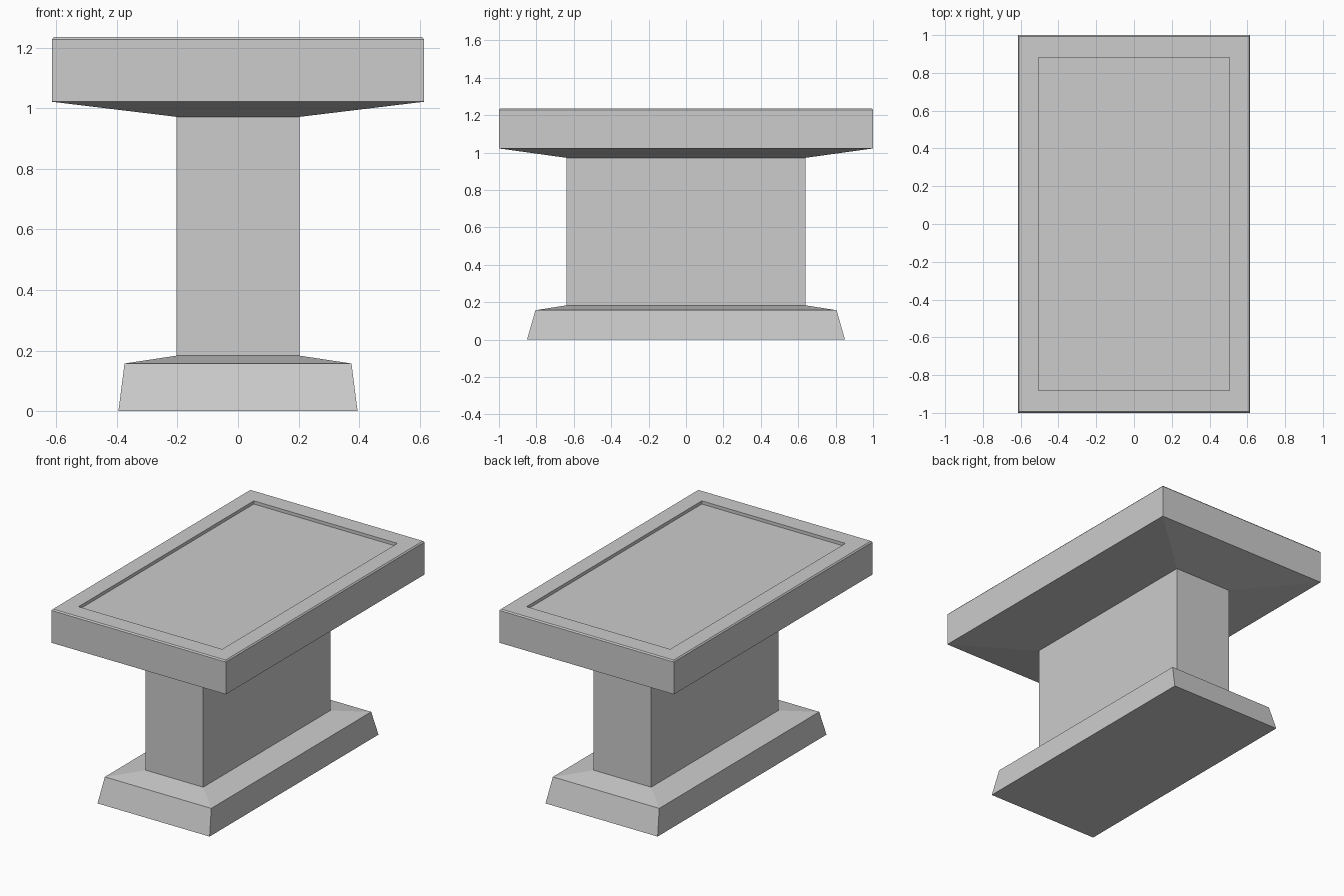
import bpy
import bmesh

default = bpy.data.objects.get("Cube")
if default:
    bpy.data.objects.remove(default, do_unlink=True)

GREY = (0.604, 0.604, 0.604, 1.0)
stone = bpy.data.materials.new("grey_stone")
stone.use_nodes = True
stone.diffuse_color = GREY
shader = next(n for n in stone.node_tree.nodes if n.type == "BSDF_PRINCIPLED")
shader.inputs["Base Color"].default_value = GREY


def loft(name, rings, cap_bottom=False, cap_top=False):
    """Join rectangular rings (half width, half depth, height) from first to last."""
    bm = bmesh.new()
    loops = [[bm.verts.new((sx * x, sy * y, z))
              for sx, sy in ((-1, -1), (1, -1), (1, 1), (-1, 1))]
             for x, y, z in rings]
    for low, high in zip(loops, loops[1:]):
        for i in range(4):
            j = (i + 1) % 4
            bm.faces.new((low[i], low[j], high[j], high[i]))
    if cap_bottom:
        bm.faces.new(loops[0][::-1])
    if cap_top:
        bm.faces.new(loops[-1])
    mesh = bpy.data.meshes.new(name)
    bm.to_mesh(mesh)
    bm.free()
    mesh.materials.append(stone)
    obj = bpy.data.objects.new(name, mesh)
    bpy.context.collection.objects.link(obj)
    return obj


column_foot = (0.203, 0.64, 0.183)
column_head = (0.203, 0.64, 0.972)

# Tapered plinth with a shallow sloping shoulder
loft("base", [(0.395, 0.85, 0), (0.375, 0.805, 0.157), column_foot], cap_bottom=True)

# Straight rectangular pedestal
loft("column", [column_foot, column_head])

# Slab with sloping underside, chamfered rim and sunken top panel
loft("tabletop", [
    column_head,
    (0.615, 1.0, 1.022),
    (0.615, 1.0, 1.228),
    (0.608, 0.993, 1.236),
    (0.506, 0.882, 1.236),
    (0.506, 0.882, 1.216),
], cap_top=True)
